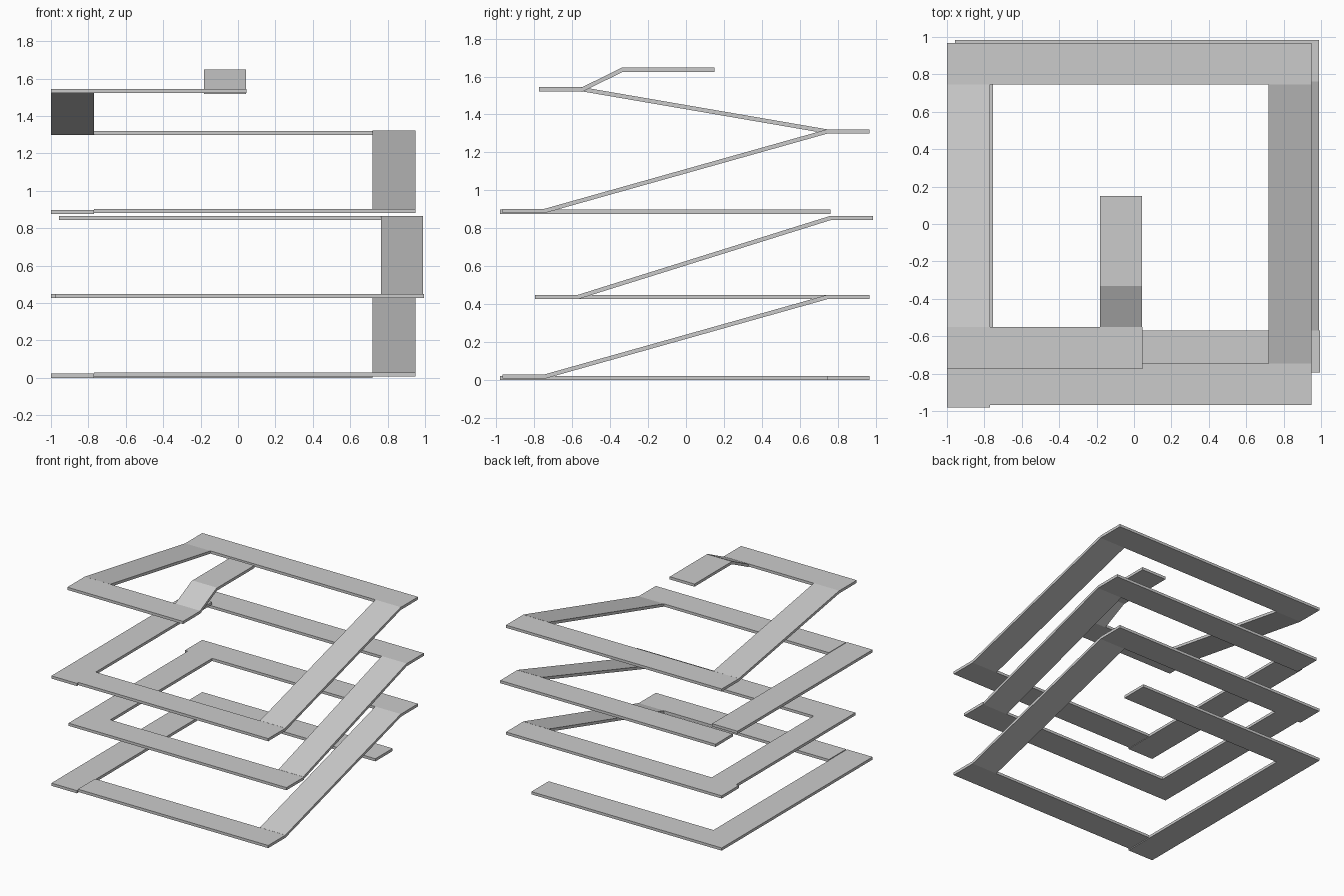
import bpy, bmesh

if "Cube" in bpy.data.objects:
    bpy.data.objects.remove(bpy.data.objects["Cube"])

T = 0.022  # slab thickness


def strip(name, x0, x1, y0, z0, y1, z1):
    """Slab from x0 to x1 whose underside runs from (y0, z0) to (y1, z1)."""
    slope = (z1 - z0) / (y1 - y0)
    t = T * (1 + slope * slope) ** 0.5
    profile = [(y0, z0), (y1, z1), (y1, z1 + t), (y0, z0 + t)]
    bm = bmesh.new()
    face = bm.faces.new([bm.verts.new((x0, y, z)) for y, z in profile])
    ext = bmesh.ops.extrude_face_region(bm, geom=[face])
    moved = [v for v in ext["geom"] if isinstance(v, bmesh.types.BMVert)]
    bmesh.ops.translate(bm, verts=moved, vec=(x1 - x0, 0, 0))
    bmesh.ops.recalc_face_normals(bm, faces=bm.faces)
    mesh = bpy.data.meshes.new(name)
    bm.to_mesh(mesh)
    bm.free()
    bpy.context.collection.objects.link(bpy.data.objects.new(name, mesh))


def flat(name, x0, x1, y0, y1, z):
    strip(name, x0, x1, y0, z, y1, z)


# ground turn of the walkway
flat("ground_back_walk", -1.0, 0.72, 0.745, 0.967, 0.0)
flat("ground_left_walk", -1.0, -0.77, -0.98, 0.745, 0.0)
flat("ground_front_walk", -0.77, 0.95, -0.967, -0.745, 0.007)
strip("lower_ramp", 0.72, 0.95, -0.745, 0.007, 0.745, 0.426)

# second turn
flat("second_back_walk", -1.0, 0.95, 0.745, 0.967, 0.426)
flat("second_left_walk", -0.975, -0.755, -0.57, 0.745, 0.426)
flat("second_front_walk", -0.975, 0.995, -0.795, -0.57, 0.426)
strip("middle_ramp", 0.765, 0.99, -0.57, 0.426, 0.763, 0.843)

# third turn
flat("third_back_walk", -0.957, 0.99, 0.763, 0.985, 0.843)
flat("third_left_walk", -1.0, -0.77, -0.98, 0.763, 0.876)
flat("third_front_walk", -0.77, 0.95, -0.967, -0.745, 0.88)
strip("upper_ramp", 0.72, 0.95, -0.745, 0.88, 0.745, 1.299)

# top turn ending in the middle
flat("top_back_walk", -1.0, 0.95, 0.745, 0.967, 1.299)
strip("top_left_ramp", -1.0, -0.77, -0.55, 1.522, 0.745, 1.299)
flat("top_front_walk", -1.0, 0.045, -0.775, -0.55, 1.522)
strip("short_ramp", -0.182, 0.042, -0.55, 1.518, -0.332, 1.625)
flat("end_platform", -0.182, 0.042, -0.332, 0.15, 1.625)
